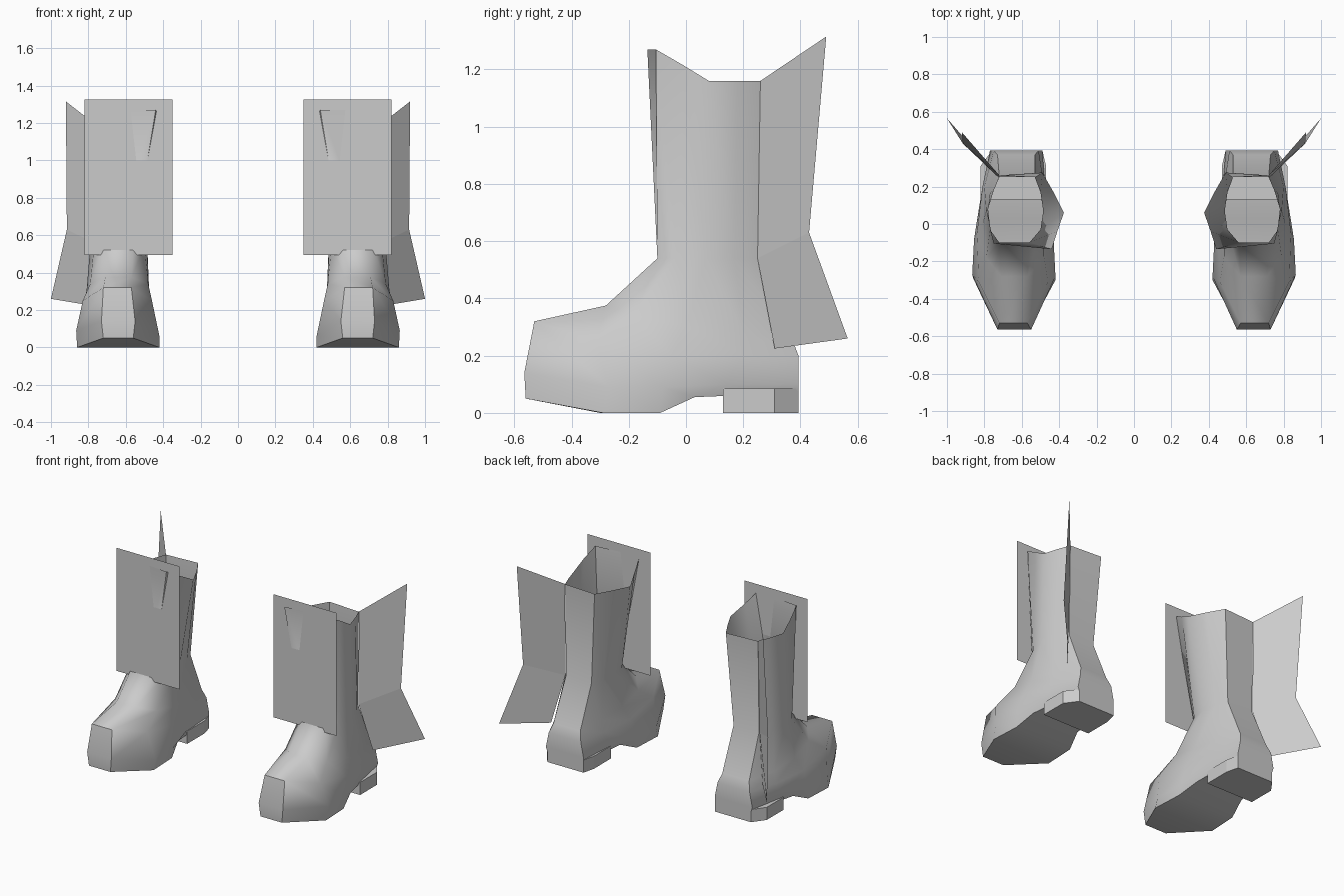
import bpy, bmesh, math

cube = bpy.data.objects.get("Cube")
if cube:
    bpy.data.objects.remove(cube, do_unlink=True)

# One plain grey for everything
grey = bpy.data.materials.new("plain_grey")
grey.use_nodes = True
grey.diffuse_color = (0.6, 0.6, 0.6, 1)
grey.node_tree.nodes["Principled BSDF"].inputs["Base Color"].default_value = (0.6, 0.6, 0.6, 1)


def make_object(name, verts, faces, side, smooth=None):
    """Build a mesh on the +x side, or mirrored when side is -1."""
    bm = bmesh.new()
    vs = [bm.verts.new((x * side, y, z)) for x, y, z in verts]
    for f in faces:
        bm.faces.new([vs[i] for i in f])
    bmesh.ops.recalc_face_normals(bm, faces=bm.faces)
    mesh = bpy.data.meshes.new(name)
    bm.to_mesh(mesh)
    bm.free()
    mesh.materials.append(grey)
    obj = bpy.data.objects.new(name, mesh)
    bpy.context.collection.objects.link(obj)
    if smooth:
        bpy.ops.object.select_all(action='DESELECT')
        obj.select_set(True)
        bpy.context.view_layer.objects.active = obj
        bpy.ops.object.shade_smooth_by_angle(angle=math.radians(smooth))
    return obj


# Boot rings, each running toe, outer side, back, inner side
CUFF = [(.44, -.135, 1.27), (.75, -.105, 1.27), (.77, -.01, 1.215), (.78, .08, 1.16), (.75, .18, 1.16),
        (.72, .26, 1.16), (.49, .275, 1.16), (.43, .17, 1.16), (.375, .06, 1.16), (.41, -.04, 1.215)]
ANKLE = [(.56, -.1, .54), (.72, -.1, .54), (.77, -.03, .54), (.79, .07, .54), (.77, .17, .54),
         (.72, .25, .54), (.53, .25, .54), (.50, .17, .54), (.485, .07, .54), (.50, -.03, .54)]
INSTEP = [(.57, -.28, .375), (.71, -.28, .375), (.79, -.18, .34), (.81, 0, .3), (.80, .2, .28),
          (.73, .37, .26), (.53, .37, .26), (.49, .2, .28), (.475, 0, .3), (.48, -.18, .34)]
VAMP = [(.57, -.53, .32), (.72, -.53, .32), (.83, -.31, .25), (.84, -.05, .2), (.81, .2, .2),
        (.75, .393, .2), (.51, .393, .2), (.48, .2, .2), (.45, -.05, .2), (.46, -.31, .25)]
WELT = [(.55, -.565, .14), (.73, -.565, .14), (.865, -.27, .09), (.855, -.08, .09), (.82, .14, .1),
        (.77, .393, .1), (.49, .393, .1), (.47, .14, .1), (.43, -.08, .06), (.42, -.28, .06)]
SOLE = [(.56, -.56, .05), (.72, -.56, .05), (.86, -.29, 0), (.85, -.09, 0), (.82, .03, .055),
        (.76, .393, .07), (.49, .393, .07), (.47, .03, .055), (.43, -.09, 0), (.42, -.30, 0)]


def boot(prefix, side):
    rings = [CUFF, ANKLE, INSTEP, VAMP, WELT, SOLE]
    n = len(CUFF)
    verts = [p for ring in rings for p in ring]
    faces = [(r * n + i, r * n + (i + 1) % n, (r + 1) * n + (i + 1) % n, (r + 1) * n + i)
             for r in range(len(rings) - 1) for i in range(n)]
    # Strips across the underside
    s = (len(rings) - 1) * n
    faces += [tuple(s + i for i in q) for q in ((0, 1, 2, 9), (9, 2, 3, 8), (8, 3, 4, 7), (7, 4, 5, 6))]
    make_object(prefix + "_boot", verts, faces, side, 55)

    # Heel block
    outline = [(.47, .13), (.82, .13), (.82, .31), (.76, .393), (.49, .393), (.47, .31)]
    m = len(outline)
    verts = [(x, y, z) for z in (0, .085) for x, y in outline]
    faces = [tuple(range(m)), tuple(range(m, 2 * m))]
    faces += [(i, (i + 1) % m, m + (i + 1) % m, m + i) for i in range(m)]
    make_object(prefix + "_heel", verts, faces, side)

    # Flat panel standing in front of the shaft
    make_object(prefix + "_front_panel",
                [(.35, -.122, .495), (.82, -.122, .495), (.82, -.122, 1.325), (.35, -.122, 1.325)],
                [(0, 1, 2, 3)], side)

    # Folded flap running out from the back outer corner
    make_object(prefix + "_side_flap",
                [(.72, .26, 1.16), (.92, .49, 1.315), (.725, .25, .54), (.915, .43, .63),
                 (.79, .31, .225), (1.0, .565, .26)],
                [(0, 2, 3, 1), (2, 4, 5, 3)], side)


for prefix, side in (("left", 1), ("right", -1)):
    boot(prefix, side)
